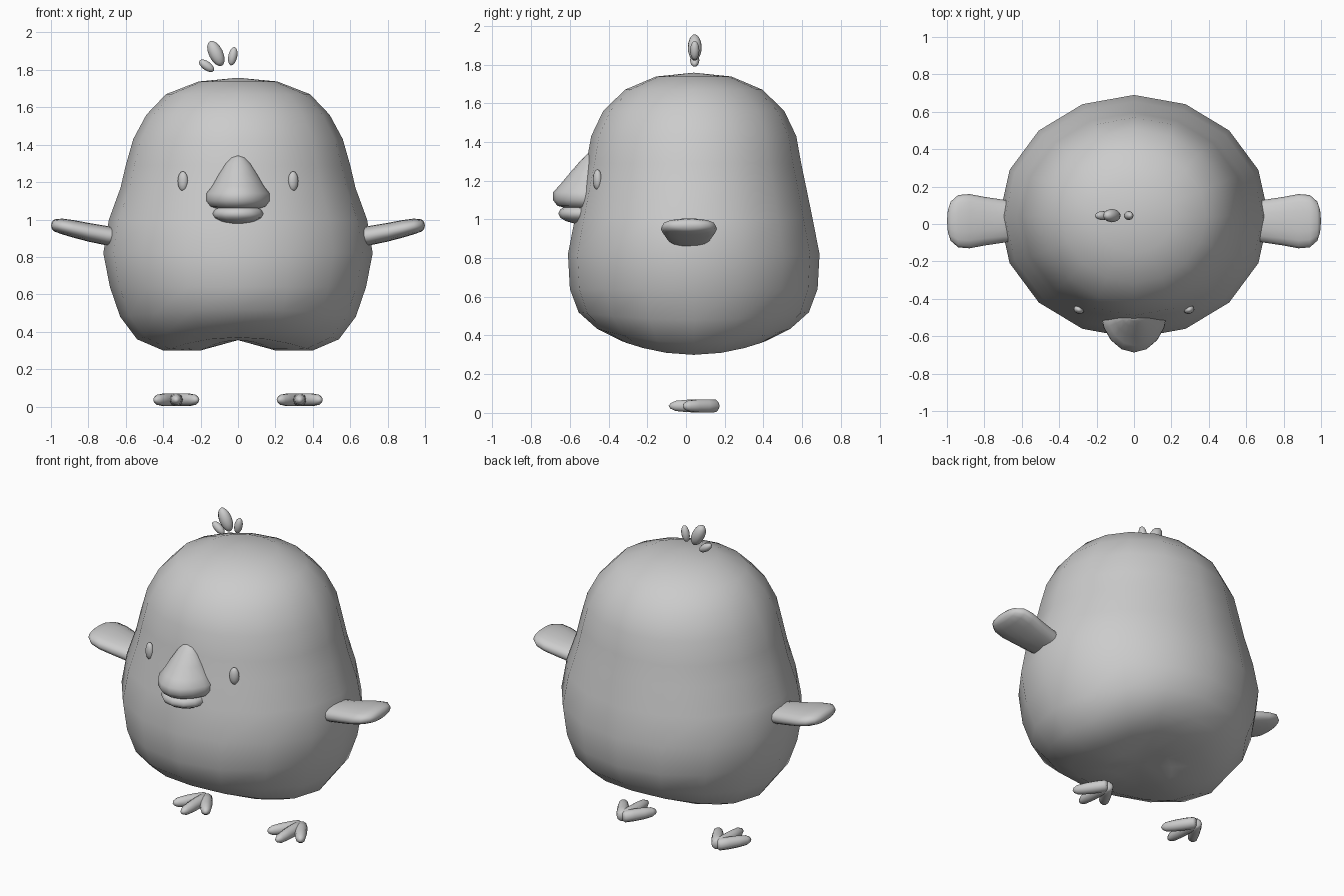
import bpy, bmesh, math
from mathutils import Vector, Matrix

if "Cube" in bpy.data.objects:
    bpy.data.objects.remove(bpy.data.objects["Cube"])

grey = bpy.data.materials.new("plain_grey")
grey.diffuse_color = (0.6, 0.6, 0.6, 1)
grey.use_nodes = True
grey.node_tree.nodes["Principled BSDF"].inputs["Base Color"].default_value = grey.diffuse_color


def finish(name, bm, angle=60):
    bmesh.ops.recalc_face_normals(bm, faces=bm.faces)
    me = bpy.data.meshes.new(name)
    bm.to_mesh(me)
    bm.free()
    me.materials.append(grey)
    ob = bpy.data.objects.new(name, me)
    bpy.context.collection.objects.link(ob)
    bpy.ops.object.select_all(action='DESELECT')
    ob.select_set(True)
    bpy.context.view_layer.objects.active = ob
    bpy.ops.object.shade_smooth_by_angle(angle=math.radians(angle))
    return ob


def loft(name, rings, start, end, angle=60):
    """Skin a list of closed rings and close both ends to a point."""
    bm = bmesh.new()
    vs = [[bm.verts.new(p) for p in r] for r in rings]
    n = len(vs[0])
    for a, b in zip(vs, vs[1:]):
        for i in range(n):
            j = (i + 1) % n
            bm.faces.new((a[i], a[j], b[j], b[i]))
    for ring, tip in ((vs[0], start), (vs[-1], end)):
        t = bm.verts.new(tip)
        for i in range(n):
            bm.faces.new((ring[i], ring[(i + 1) % n], t))
    return finish(name, bm, angle)


def ellipsoid(name, centre, radii, axis='Y', turn=0.0):
    bm = bmesh.new()
    bmesh.ops.create_uvsphere(bm, u_segments=12, v_segments=8, radius=1)
    bm.transform(Matrix.Translation(centre) @ Matrix.Rotation(turn, 4, axis)
                 @ Matrix.Diagonal((*radii, 1)))
    return finish(name, bm)


def angles(n):
    return [2 * math.pi * i / n for i in range(n)]


# Body: 16-sided rings (x radius, y radius, z, lift of the front and back)
body = [(.20, .18, .30, .055), (.40, .37, .30, .07), (.54, .50, .36, .075),
        (.63, .595, .48, .04), (.685, .64, .64, 0), (.72, .65, .82, 0),
        (.69, .615, 1.0, 0), (.628, .58, 1.17, 0), (.60, .555, 1.29, 0),
        (.56, .53, 1.43, 0), (.49, .468, 1.56, 0), (.385, .355, 1.67, 0),
        (.21, .195, 1.738, 0)]
rings = [[(rx * math.cos(a), .04 + ry * math.sin(a), z + lift * math.sin(a) ** 2)
          for a in angles(16)] for rx, ry, z, lift in body]
loft("body", rings, (0, .04, .355), (0, .04, 1.758))

# Upper beak: rounded wedge (z, half width, forward reach)
beak = [(1.058, .12, .12), (1.07, .155, .165), (1.10, .175, .187), (1.14, .172, .187),
        (1.18, .14, .15), (1.24, .105, .10), (1.30, .065, .048), (1.33, .035, .018)]
rings = []
for z, w, d in beak:
    rings.append([(w * math.cos(a),
                   -.50 - (d * math.sin(a) ** 1.25 if math.sin(a) > 0 else .05 * math.sin(a)), z)
                  for a in angles(16)])
loft("upper_beak", rings, (0, -.53, 1.055), (0, -.505, 1.342))

# Lower beak
ellipsoid("lower_beak", (0, -.53, 1.03), (.14, .13, .055))

# Wings: flattened paddles (x, z centre, y radius, z radius)
wing = [(.60, .90, .10, .05), (.70, .913, .115, .052), (.80, .932, .13, .05),
        (.88, .95, .145, .047), (.94, .963, .14, .042), (.98, .968, .105, .033),
        (.995, .968, .06, .02)]
# Feet: tapered toes joined at the heel
toes = [(.33, -.09), (.215, -.015), (.445, -.015)]
toe_shape = [(0, .024), (.06, .034), (.3, .036), (.6, .034), (.85, .028), (.96, .015)]

for s, side in ((1, "left"), (-1, "right")):
    rings = [[(s * x, .015 + ry * math.cos(a),
               zc + rz * math.copysign(abs(math.sin(a)) ** .8, math.sin(a)))
              for a in angles(16)] for x, zc, ry, rz in wing]
    loft(side + "_wing", rings, (s * .58, .015, .90), (s * 1.0, .015, .968))

    # Eye, turned to lie on the face
    ellipsoid(side + "_eye", (s * .295, -.458, 1.205), (.029, .022, .053), 'Z', s * .4)

    for k, (tx, ty) in enumerate(toes):
        heel = Vector((s * .33, .16, .036))
        tip = Vector((s * tx, ty, .036))
        d = tip - heel
        across = Vector((-d.y, d.x, 0)).normalized()
        rings = [[heel + d * t + across * r * math.cos(a) * 1.0 + Vector((0, 0, r * math.sin(a)))
                  for a in angles(10)] for t, r in toe_shape]
        loft(f"{side}_toe_{k + 1}", rings, heel, tip)

# Head tuft: three floating tear-shaped feathers
ellipsoid("tuft_middle", (-.118, .045, 1.888), (.038, .036, .073), 'Y', -.45)
ellipsoid("tuft_side", (-.168, .045, 1.822), (.024, .024, .047), 'Y', -.95)
ellipsoid("tuft_small", (-.028, .045, 1.873), (.024, .024, .05), 'Y', .2)
